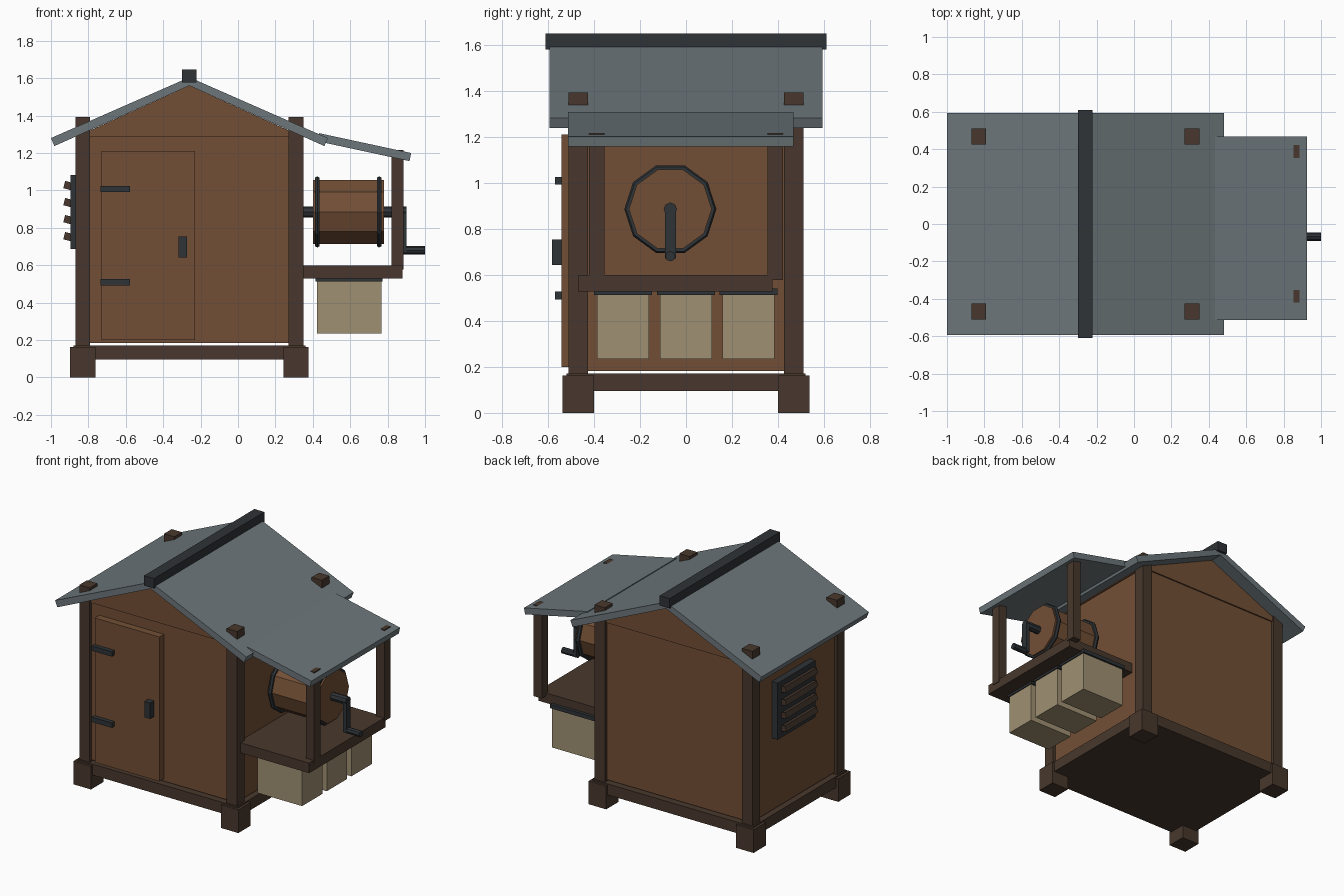
import bpy, bmesh, math
from mathutils import Matrix

if "Cube" in bpy.data.objects:
    bpy.data.objects.remove(bpy.data.objects["Cube"])


def material(name, rgb):
    m = bpy.data.materials.new(name)
    m.diffuse_color = (*rgb, 1)
    m.use_nodes = True
    m.node_tree.nodes["Principled BSDF"].inputs["Base Color"].default_value = m.diffuse_color
    return m


WOOD = material("wall_wood", (0.17, 0.078, 0.036))
DARK = material("dark_timber", (0.065, 0.039, 0.026))
ROOF = material("roof_sheet", (0.15, 0.182, 0.195))
IRON = material("iron", (0.028, 0.033, 0.038))
BOX = material("pale_box", (0.35, 0.28, 0.17))


def finish(name, bm, mat):
    bmesh.ops.recalc_face_normals(bm, faces=bm.faces)
    me = bpy.data.meshes.new(name)
    bm.to_mesh(me)
    bm.free()
    me.materials.append(mat)
    ob = bpy.data.objects.new(name, me)
    bpy.context.collection.objects.link(ob)
    return ob


def box(name, x, y, z, mat, tilt=0):
    """Box from (min, max) ranges, optionally tilted about its own y axis."""
    bm = bmesh.new()
    c = [(a + b) / 2 for a, b in (x, y, z)]
    s = [b - a for a, b in (x, y, z)]
    m = Matrix.Translation(c) @ Matrix.Rotation(tilt, 4, 'Y') @ Matrix.Diagonal((*s, 1))
    bmesh.ops.create_cube(bm, size=1, matrix=m)
    return finish(name, bm, mat)


def prism(name, pts, axis, a, b, mat):
    """Extrude a profile along y (points are x,z) or along x (points are y,z)."""
    bm = bmesh.new()
    place = (lambda p: (p[0], a, p[1])) if axis == 'y' else (lambda p: (a, p[0], p[1]))
    face = bm.faces.new([bm.verts.new(place(p)) for p in pts])
    out = bmesh.ops.extrude_face_region(bm, geom=[face])
    verts = [v for v in out['geom'] if isinstance(v, bmesh.types.BMVert)]
    bmesh.ops.translate(bm, verts=verts, vec=(0, b - a, 0) if axis == 'y' else (b - a, 0, 0))
    return finish(name, bm, mat)


def rod(name, y, z, r, n, x0, x1, mat):
    pts = [(y + r * math.cos(2 * math.pi * i / n), z + r * math.sin(2 * math.pi * i / n))
           for i in range(n)]
    return prism(name, pts, 'x', x0, x1, mat)


# Base, walls and gable
box("base_frame", (-0.88, 0.36), (-0.52, 0.52), (0.095, 0.172), DARK)
box("wall_body", (-0.85, 0.33), (-0.49, 0.49), (0.183, 1.287), WOOD)
prism("gable", [(-0.87, 1.285), (0.35, 1.285), (-0.26, 1.56)], 'y', -0.5, 0.5, WOOD)

# Corner posts and feet
for sx, cx in (("left", -0.83), ("right", 0.31)):
    for sy, s in (("front", -1), ("back", 1)):
        cy = 0.468 * s
        box(f"{sy}_{sx}_post", (cx - 0.04, cx + 0.04), (cy - 0.042, cy + 0.042), (0.15, 1.392), DARK)
        box(f"{sy}_{sx}_foot", (cx - 0.068, cx + 0.068), (cy - 0.068, cy + 0.068), (0, 0.162), DARK)

# Main roof slopes, ridge cap and lean-to roof
for side, s in (("left", -1), ("right", 1)):
    prism(f"{side}_roof", [(-0.26, 1.605), (-0.26 + s * 0.74, 1.28),
                           (-0.26 + s * 0.722, 1.237), (-0.26, 1.56)], 'y', -0.593, 0.593, ROOF)
box("ridge_cap", (-0.3, -0.223), (-0.61, 0.61), (1.578, 1.647), IRON)
prism("porch_roof", [(0.434, 1.306), (0.926, 1.2), (0.917, 1.157), (0.425, 1.263)],
      'y', -0.512, 0.468, ROOF)

# Door with hinges and handle
box("door", (-0.73, -0.23), (-0.54, -0.488), (0.2, 1.21), WOOD)
for name, z in (("upper", 1.008), ("lower", 0.51)):
    box(f"{name}_hinge", (-0.735, -0.577), (-0.57, -0.535), (z - 0.017, z + 0.017), IRON)
box("door_handle", (-0.317, -0.272), (-0.583, -0.535), (0.642, 0.753), IRON)

# Vent on the left wall
box("vent_panel", (-0.895, -0.848), (-0.155, 0.265), (0.687, 1.083), IRON)
for i in range(4):
    z = 1.025 - 0.091 * i
    box(f"vent_slat_{i + 1}", (-0.93, -0.88), (-0.125, 0.225), (z - 0.02, z + 0.02), DARK, math.radians(15))

# Side shelf and its posts
box("shelf", (0.32, 0.88), (-0.47, 0.375), (0.528, 0.598), DARK)
for name, y in (("front", -0.387), ("back", 0.388)):
    box(f"{name}_porch_post", (0.82, 0.884), (y - 0.034, y + 0.034), (0.577, 1.216), DARK)

# Hanging boxes with lids
for i, y in enumerate((-0.273, 0.0, 0.272)):
    box(f"box_{i + 1}", (0.422, 0.766), (y - 0.113, y + 0.113), (0.235, 0.518), BOX)
    box(f"box_lid_{i + 1}", (0.415, 0.773), (y - 0.126, y + 0.126), (0.513, 0.54), IRON)

# Ten-sided drum, rims and axle
DY, DZ = -0.068, 0.885
rod("drum", DY, DZ, 0.18, 10, 0.4, 0.78, WOOD)
for name, x in (("inner", 0.424), ("outer", 0.755)):
    bpy.ops.mesh.primitive_torus_add(major_segments=10, minor_segments=6, major_radius=0.185,
                                     minor_radius=0.015, location=(x, DY, DZ),
                                     rotation=(math.pi / 2, 0, math.pi / 2))
    rim = bpy.context.object
    rim.name = f"{name}_drum_rim"
    rim.data.materials.append(IRON)
rod("axle", DY, DZ, 0.029, 8, 0.32, 0.9, IRON)

# Crank
box("crank_arm", (0.878, 0.902), (DY - 0.024, DY + 0.024), (0.67, 0.89), IRON)
rod("crank_handle", DY, 0.68, 0.022, 8, 0.88, 1.0, IRON)
